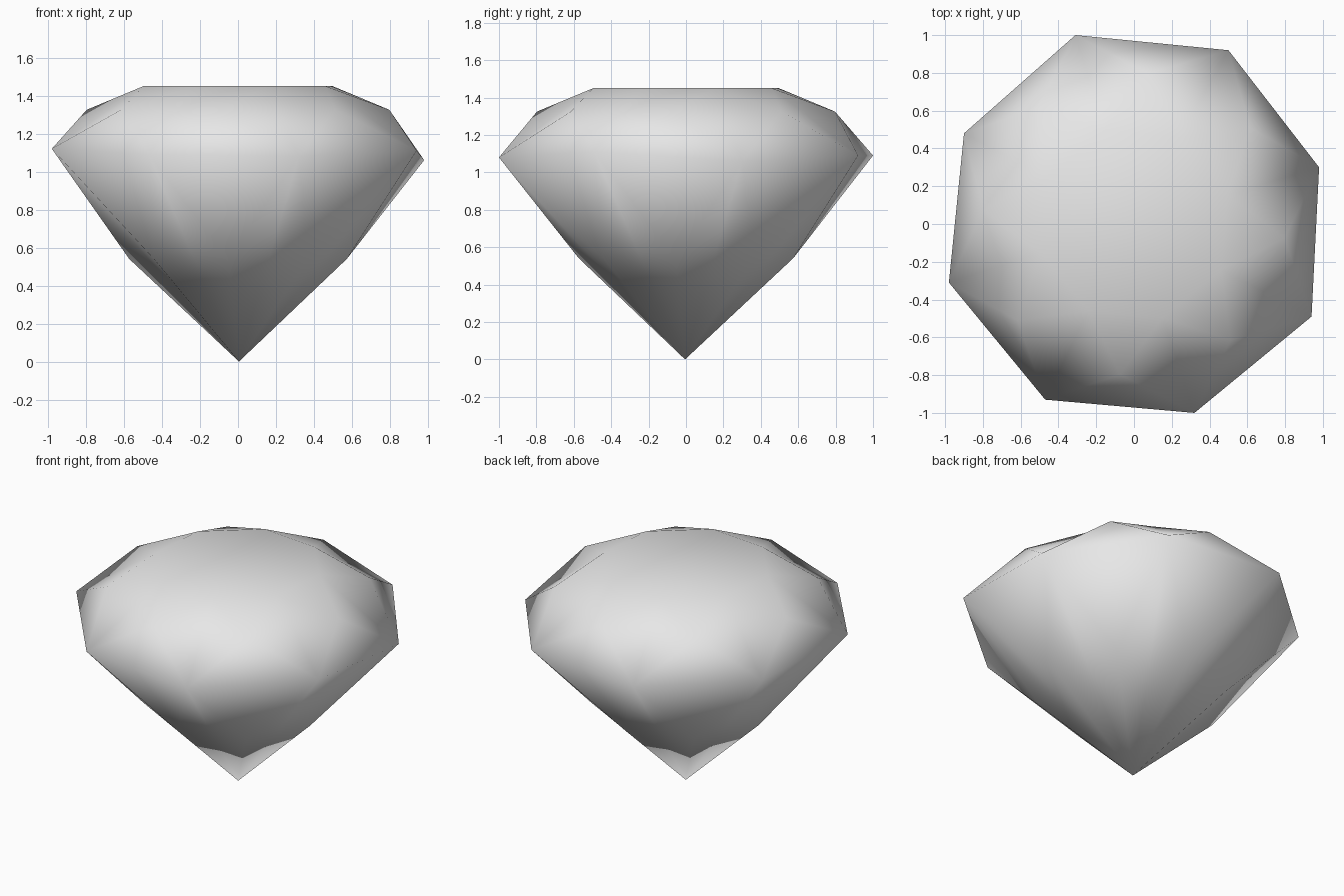
import bpy
import bmesh
from math import cos, sin, radians

cube = bpy.data.objects.get("Cube")
if cube:
    bpy.data.objects.remove(cube, do_unlink=True)

SIDES = 8
STEP = 360 / SIDES
TURN = 17.2

bm = bmesh.new()


def ring(radius, height, offset=0.0):
    """Evenly spaced corners; offset is a fraction of one side."""
    angles = [radians(TURN + STEP * (i + offset)) for i in range(SIDES)]
    return [bm.verts.new((radius * cos(a), radius * sin(a), height)) for a in angles]


# Slightly uneven hand-cut girdle
girdle_points = [
    (0.98, 0.30, 1.06), (0.50, 0.92, 1.09), (-0.31, 1.00, 1.09), (-0.90, 0.48, 1.09),
    (-0.98, -0.31, 1.12), (-0.47, -0.93, 1.09), (0.32, -1.00, 1.08), (0.94, -0.49, 1.11),
]
girdle = [bm.verts.new(p) for p in girdle_points]

# Rings above and below the girdle
table = ring(0.52, 1.45)
crown = ring(0.80, 1.325, 0.5)
pavilion = ring(0.575, 0.54, 0.5)
culet = bm.verts.new((0.005, -0.005, 0))

# Facets: flat table, crown stars and kites, pavilion triangles and kites
bm.faces.new(table)
for i in range(SIDES):
    j = (i + 1) % SIDES
    bm.faces.new((table[i], crown[i], table[j]))
    bm.faces.new((table[i], crown[i - 1], girdle[i], crown[i]))
    bm.faces.new((crown[i], girdle[i], girdle[j]))
    bm.faces.new((girdle[i], pavilion[i], girdle[j]))
    bm.faces.new((girdle[i], pavilion[i - 1], culet, pavilion[i]))

bmesh.ops.recalc_face_normals(bm, faces=bm.faces[:])
for face in bm.faces:
    face.smooth = True

mesh = bpy.data.meshes.new("cut_gem")
bm.to_mesh(mesh)
bm.free()

# Plain grey stone
grey = bpy.data.materials.new("light grey")
grey.use_nodes = True
colour = (0.8, 0.8, 0.8, 1)
grey.diffuse_color = colour
grey.node_tree.nodes["Principled BSDF"].inputs["Base Color"].default_value = colour
mesh.materials.append(grey)

gem = bpy.data.objects.new("cut_gem", mesh)
bpy.context.collection.objects.link(gem)
